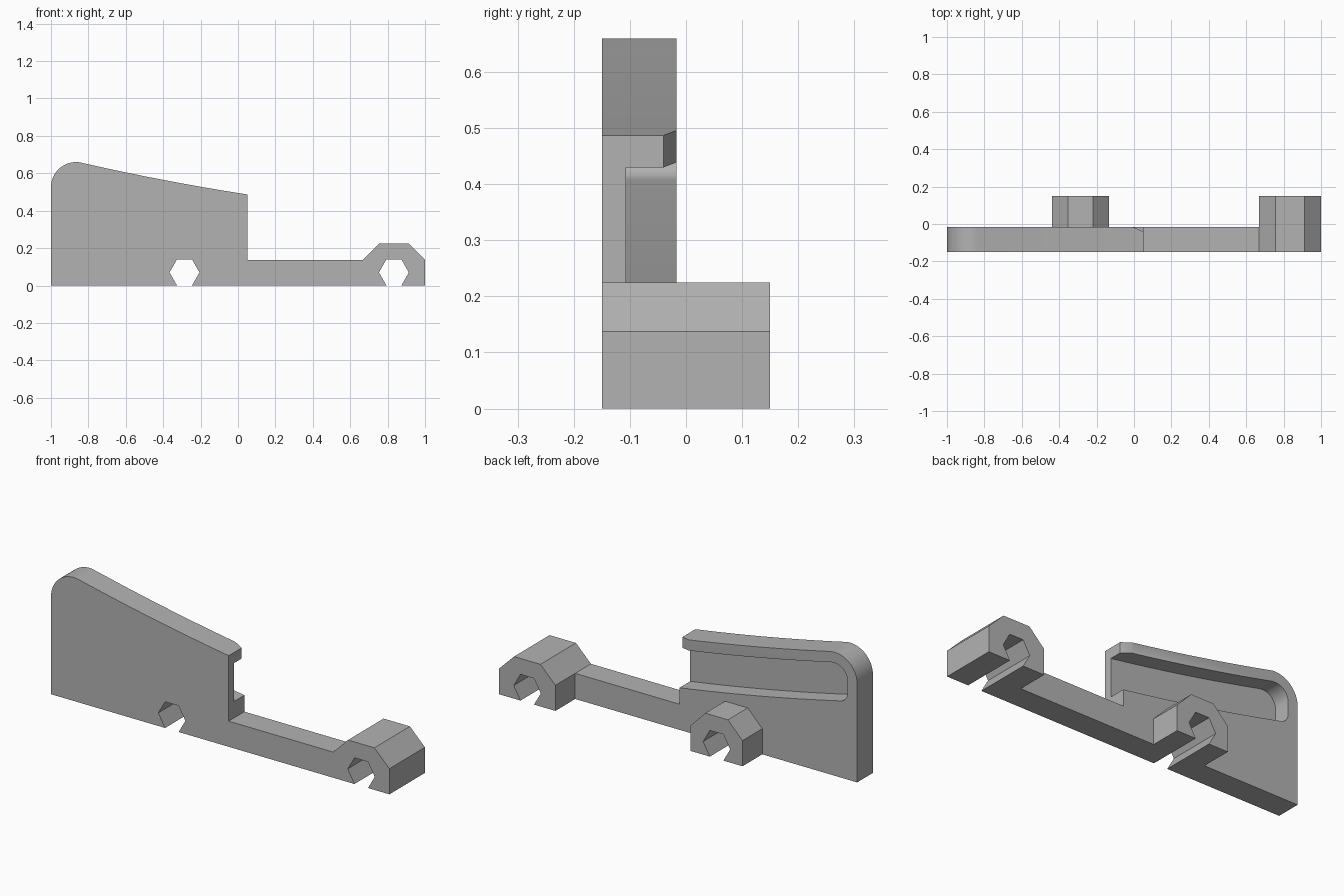
import bpy, bmesh, math

cube = bpy.data.objects.get("Cube")
if cube:
    bpy.data.objects.remove(cube, do_unlink=True)

FRONT, FACE, BACK, FLOOR = -0.15, -0.017, 0.15, -0.107
END_X = 0.05          # open end of the tall blade
ARC = (-0.866, 0.526)  # centre of the rounded upper corner

grey = bpy.data.materials.new("plain grey")
grey.use_nodes = True
colour = (0.45, 0.45, 0.45, 1)
grey.diffuse_color = colour
grey.node_tree.nodes["Principled BSDF"].inputs["Base Color"].default_value = colour


def prism(name, points, y0, y1):
    """Extrude an x-z profile from y0 to y1."""
    bm = bmesh.new()
    face = bm.faces.new([bm.verts.new((x, y0, z)) for x, z in points])
    new = bmesh.ops.extrude_face_region(bm, geom=[face])["geom"]
    moved = [v for v in new if isinstance(v, bmesh.types.BMVert)]
    bmesh.ops.translate(bm, verts=moved, vec=(0, y1 - y0, 0))
    bmesh.ops.recalc_face_normals(bm, faces=bm.faces)
    mesh = bpy.data.meshes.new(name)
    bm.to_mesh(mesh)
    bm.free()
    mesh.materials.append(grey)
    obj = bpy.data.objects.new(name, mesh)
    bpy.context.collection.objects.link(obj)
    return obj


def combine(target, tool, operation):
    """Apply a boolean and discard the tool."""
    mod = target.modifiers.new(operation, 'BOOLEAN')
    mod.object, mod.operation, mod.solver = tool, operation, 'EXACT'
    bpy.context.view_layer.objects.active = target
    bpy.ops.object.modifier_apply(modifier=mod.name)
    bpy.data.objects.remove(tool, do_unlink=True)


def arc(centre, radius, start, stop, steps=14):
    angles = [math.radians(start + (stop - start) * i / steps) for i in range(steps + 1)]
    return [(centre[0] + radius * math.cos(a), centre[1] + radius * math.sin(a)) for a in angles]


def top_z(x):
    """Slightly hollow sloping top edge."""
    t = (x + 0.835) / (END_X + 0.835)
    return 0.656 - 0.169 * t - 0.032 * t * (1 - t)


def slope(x0, x1, drop, steps=14):
    xs = [x0 + (x1 - x0) * i / steps for i in range(steps + 1)]
    return [(x, top_z(x) - drop) for x in xs]


def notch(cx):
    """Hexagonal snap socket, open at the bottom."""
    return [(cx - 0.04, 0), (cx - 0.08, 0.07), (cx - 0.04, 0.14),
            (cx + 0.04, 0.14), (cx + 0.08, 0.07), (cx + 0.04, 0)]


def shoulder(cx, half, half_top):
    """Chamfered upper outline of a clip."""
    return [(cx - half, 0.137), (cx - half_top, 0.225),
            (cx + half_top, 0.225), (cx + half, 0.137)]


def clip_profile(cx, half, half_top):
    return ([(cx - half, 0)] + notch(cx) + [(cx + half, 0)]
            + shoulder(cx, half, half_top)[::-1])


LEFT_CLIP = (0.8335, 0.1665, 0.078)
RIGHT_CLIP = (-0.286, 0.153, 0.067)

# Blade, low arm and clip outline in one plate
outline = [(-1, 0)] + notch(RIGHT_CLIP[0]) + notch(LEFT_CLIP[0]) + [(1, 0)]
outline += shoulder(*LEFT_CLIP)[::-1]
outline += [(END_X, 0.137)] + slope(-0.835, END_X, 0)[::-1]
outline += arc(ARC, 0.134, 76, 180)[1:]
body = prism("clip_plate", outline, FRONT, FACE)

# Groove in the back, following the top edge and open at the end
groove = slope(-0.885, END_X, 0.262)
groove += [(END_X + 0.1, groove[-1][1]), (END_X + 0.1, 0.43)]
groove += slope(-0.85, END_X, 0.057)[::-1]
groove += arc(ARC, 0.077, 80, 180, 10)
groove += arc((-0.888, 0.462), 0.055, 180, 255, 8)
combine(body, prism("groove_cutter", groove, FLOOR, 0.1), 'DIFFERENCE')

# Bevelled tip of the upper lip
wedge = prism("lip_cutter", [(0, 0.36), (1, 0.36), (1, 0.7), (0, 0.7)], 0, 1)
for v in wedge.data.vertices:
    far_x, far_y = v.co.x > 0.5, v.co.y > 0.5
    v.co.x = END_X + 0.055 if far_x else -0.005
    v.co.y = 0.05 if far_y else (-0.063 if far_x else FACE)
    if not far_x and far_y:
        v.co.x -= 0.02
combine(body, wedge, 'DIFFERENCE')

# Clips projecting from the back
for name, spec in (("left_clip", LEFT_CLIP), ("right_clip", RIGHT_CLIP)):
    combine(body, prism(name, clip_profile(*spec), FACE, BACK), 'UNION')

# Merge flat seams and shade
bm = bmesh.new()
bm.from_mesh(body.data)
bmesh.ops.remove_doubles(bm, verts=bm.verts, dist=0.0002)
bmesh.ops.dissolve_limit(bm, angle_limit=0.0005, verts=bm.verts, edges=bm.edges)
bm.to_mesh(body.data)
bm.free()
bpy.ops.object.select_all(action='DESELECT')
body.select_set(True)
bpy.context.view_layer.objects.active = body
bpy.ops.object.shade_smooth_by_angle(angle=math.radians(25))
